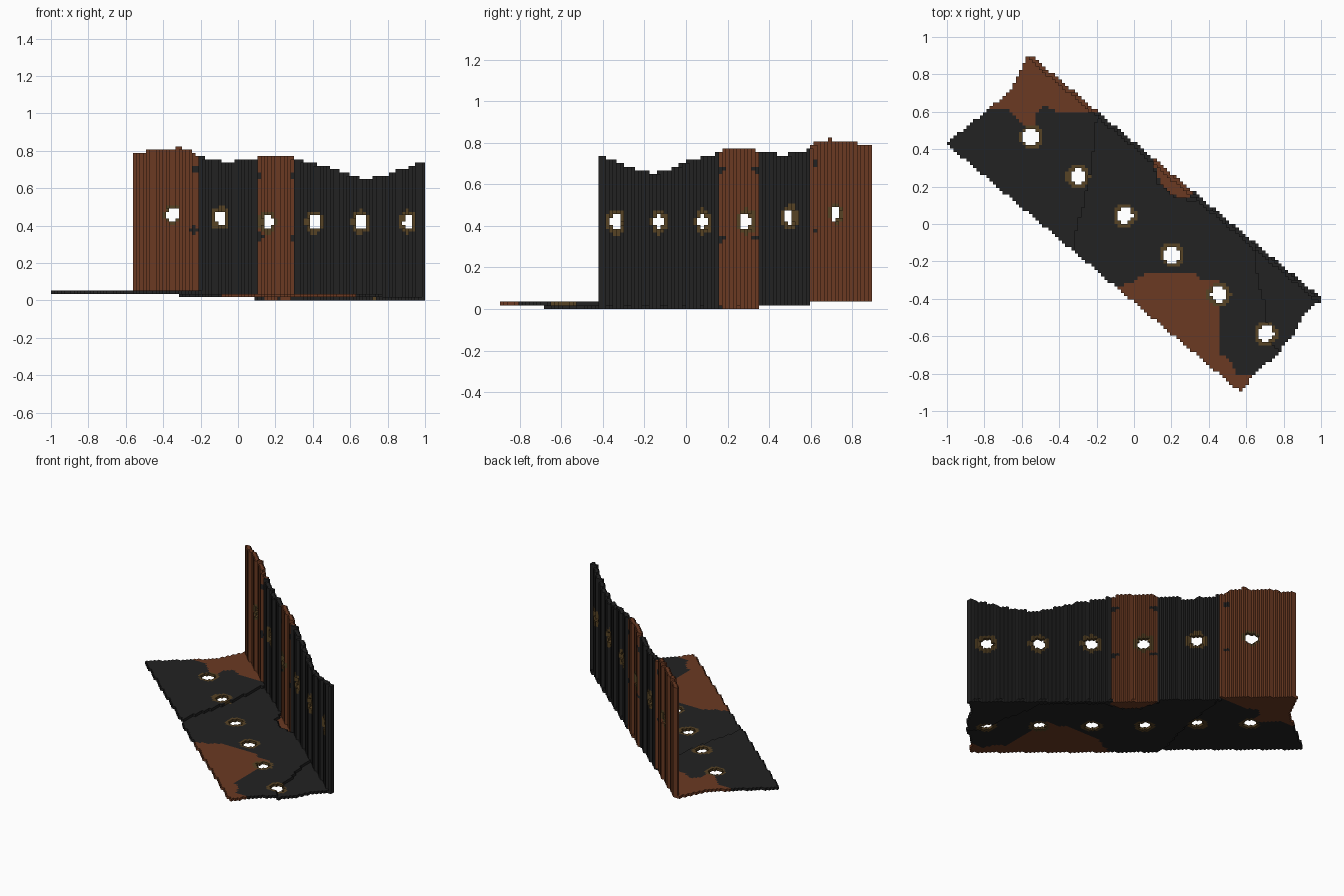
import bpy, bmesh, math

cube = bpy.data.objects.get("Cube")
if cube:
    bpy.data.objects.remove(cube, do_unlink=True)

S = 2 / 114            # block size
NX, NY = 114, 102      # grid size in x and y


def material(name, rgb):
    m = bpy.data.materials.new(name)
    m.diffuse_color = (*rgb, 1)
    m.use_nodes = True
    b = m.node_tree.nodes["Principled BSDF"]
    b.inputs["Base Color"].default_value = (*rgb, 1)
    b.inputs["Roughness"].default_value = 0.9
    return m


MATS = [material("charcoal", (0.016, 0.016, 0.016)),
        material("rust_brown", (0.147, 0.042, 0.016)),
        material("olive_brown", (0.095, 0.056, 0.018))]
CHARCOAL, RUST, OLIVE = range(3)


def inside(x, y, poly):
    """Even-odd point in polygon test."""
    hit = False
    for (x1, y1), (x2, y2) in zip(poly, poly[1:] + poly[:1]):
        if (y1 > y) != (y2 > y) and x < x1 + (y - y1) * (x2 - x1) / (y2 - y1):
            hit = not hit
    return hit


def interpolate(x, pts):
    for (x1, v1), (x2, v2) in zip(pts, pts[1:]):
        if x <= x2:
            return v1 + (v2 - v1) * max(0, x - x1) / (x2 - x1)
    return pts[-1][1]


# Four corners of each side of a unit block, counter-clockwise from outside
SIDES = {
    (1, 0, 0): ((1, 0, 0), (1, 1, 0), (1, 1, 1), (1, 0, 1)),
    (-1, 0, 0): ((0, 0, 0), (0, 0, 1), (0, 1, 1), (0, 1, 0)),
    (0, 1, 0): ((0, 1, 0), (0, 1, 1), (1, 1, 1), (1, 1, 0)),
    (0, -1, 0): ((0, 0, 0), (1, 0, 0), (1, 0, 1), (0, 0, 1)),
    (0, 0, 1): ((0, 0, 1), (1, 0, 1), (1, 1, 1), (0, 1, 1)),
    (0, 0, -1): ((0, 0, 0), (0, 1, 0), (1, 1, 0), (1, 0, 0)),
}


def build_blocks(name, cells):
    """Make one mesh from {(i, j, k): material index}, skipping buried sides."""
    bm = bmesh.new()
    verts = {}

    def vert(p):
        if p not in verts:
            verts[p] = bm.verts.new(((p[0] - NX / 2) * S, (p[1] - NY / 2) * S, p[2] * S))
        return verts[p]

    for c, mat in cells.items():
        for d, corners in SIDES.items():
            if tuple(a + b for a, b in zip(c, d)) in cells:
                continue
            f = bm.faces.new([vert(tuple(a + b for a, b in zip(c, q))) for q in corners])
            f.material_index = mat
    me = bpy.data.meshes.new(name)
    bm.to_mesh(me)
    bm.free()
    for m in MATS:
        me.materials.append(m)
    ob = bpy.data.objects.new(name, me)
    bpy.context.collection.objects.link(ob)
    return ob


# Floor outline, broken height steps and rust patches
OUTLINE = [(-1.005, 0.43), (-0.78, 0.61), (-0.66, 0.72), (-0.62, 0.8), (-0.56, 0.905),
           (1.005, -0.4), (0.9, -0.5), (0.86, -0.58), (0.78, -0.68), (0.63, -0.82),
           (0.57, -0.9)]
RAISED = [(-0.2, 0.9), (-0.2, 0.56), (-0.23, 0.3), (-0.27, 0.1), (-0.31, -0.05),
          (-0.33, -0.3), (-1.1, -0.3), (-1.1, 1)]
SUNKEN = [(0.09, 0.5), (0.1, 0.33), (0.13, 0.22), (0.22, 0.14), (0.35, 0.12), (0.47, 0.03),
          (0.65, -0.13), (0.66, -0.3), (0.7, -0.42), (0.72, -0.62), (0.78, -0.69),
          (1.1, -0.69), (1.1, 0.5)]
RUST_PATCHES = [
    [(-0.85, 0.61), (-0.69, 0.62), (-0.6, 0.53), (-0.52, 0.53), (-0.52, 0.6), (-0.48, 0.63),
     (-0.4, 0.6), (-0.2, 0.59), (-0.2, 1), (-0.85, 1)],
    [(-0.1, -0.33), (-0.02, -0.32), (0.06, -0.26), (0.32, -0.26), (0.36, -0.3), (0.45, -0.3),
     (0.45, -0.68), (0.53, -0.75), (0.54, -0.8), (0.65, -0.82), (0.6, -1), (-0.1, -1)],
    [(0.1, 0.4), (0.12, 0.25), (0.2, 0.16), (0.25, 0.14), (0.32, 0.14), (0.32, 0.25)]]
FLOOR_HOLES = [(-0.55 + 0.251 * n, 0.465 - 0.21 * n) for n in range(6)]


def layer(x, y):
    if inside(x, y, RAISED):
        return 2
    return 0 if inside(x, y, SUNKEN) else 1


floor = {}
for i in range(NX):
    for j in range(NY):
        x, y = (i + 0.5 - NX / 2) * S, (j + 0.5 - NY / 2) * S
        if not inside(x, y, OUTLINE):
            continue
        r = min(math.hypot(x - a, y - b) for a, b in FLOOR_HOLES)
        if r < 0.042:
            continue
        mat = RUST if any(inside(x, y, p) for p in RUST_PATCHES) else CHARCOAL
        floor[i, j, layer(x, y)] = OLIVE if r < 0.064 else mat
build_blocks("floor_plate", floor)

# Wall along the back edge: stepped diagonal with a ragged top
WX1, WY1, WX2, WY2 = -0.552, 0.886, 0.991, -0.41
LENGTH = math.hypot(WX2 - WX1, WY2 - WY1)
DX, DY = (WX2 - WX1) / LENGTH, (WY2 - WY1) / LENGTH
HALF = S * (abs(DX) + abs(DY)) / 2
TOP = [(-0.56, 0.785), (-0.5, 0.785), (-0.48, 0.803), (-0.25, 0.803), (-0.23, 0.785),
       (-0.2, 0.77), (-0.17, 0.752), (-0.1, 0.75), (-0.05, 0.735), (0, 0.75), (0.1, 0.755),
       (0.12, 0.77), (0.29, 0.765), (0.32, 0.75), (0.45, 0.72), (0.52, 0.705), (0.57, 0.68),
       (0.67, 0.655), (0.75, 0.66), (0.82, 0.68), (0.92, 0.715), (0.98, 0.735), (1, 0.75)]
WALL_HOLES = [(-0.35, 0.46), (-0.09, 0.44), (0.16, 0.42), (0.41, 0.42), (0.66, 0.42), (0.91, 0.42)]
BOLTS = [(-0.23, 0.70), (-0.23, 0.375), (0.115, 0.67), (0.115, 0.34), (0.3, 0.67), (0.3, 0.34)]

wall = {}
for i in range(NX):
    for j in range(NY):
        x, y = (i + 0.5 - NX / 2) * S, (j + 0.5 - NY / 2) * S
        off = (x - WX1) * DY - (y - WY1) * DX
        along = (x - WX1) * DX + (y - WY1) * DY
        if abs(off) > HALF or not -0.01 < along < LENGTH + 0.01:
            continue
        xc = WX1 + along * DX          # position along the wall, read on x
        base = 2 if xc < -0.2 else 1 if xc < 0.09 else 0
        panel = RUST if xc < -0.2 or 0.1 < xc < 0.31 else CHARCOAL
        top = round(interpolate(xc, TOP) / S)
        if abs(xc + 0.32) < 0.008:     # single spike
            top += 1
        for k in range(base, top):
            z = (k + 0.5) * S
            r = min(math.hypot((xc - a) / DX, (z - b) * 1.05) for a, b in WALL_HOLES)
            if r < 0.042:
                continue
            mat = panel
            if r < (0.055 if xc < -0.2 else 0.066):
                mat = OLIVE
            elif any(abs(xc - a) + abs(z - b) < 0.022 for a, b in BOLTS):
                mat = CHARCOAL
            wall[i, j, k] = mat
        floor.pop((i, j, base), None)
build_blocks("back_wall", wall)
